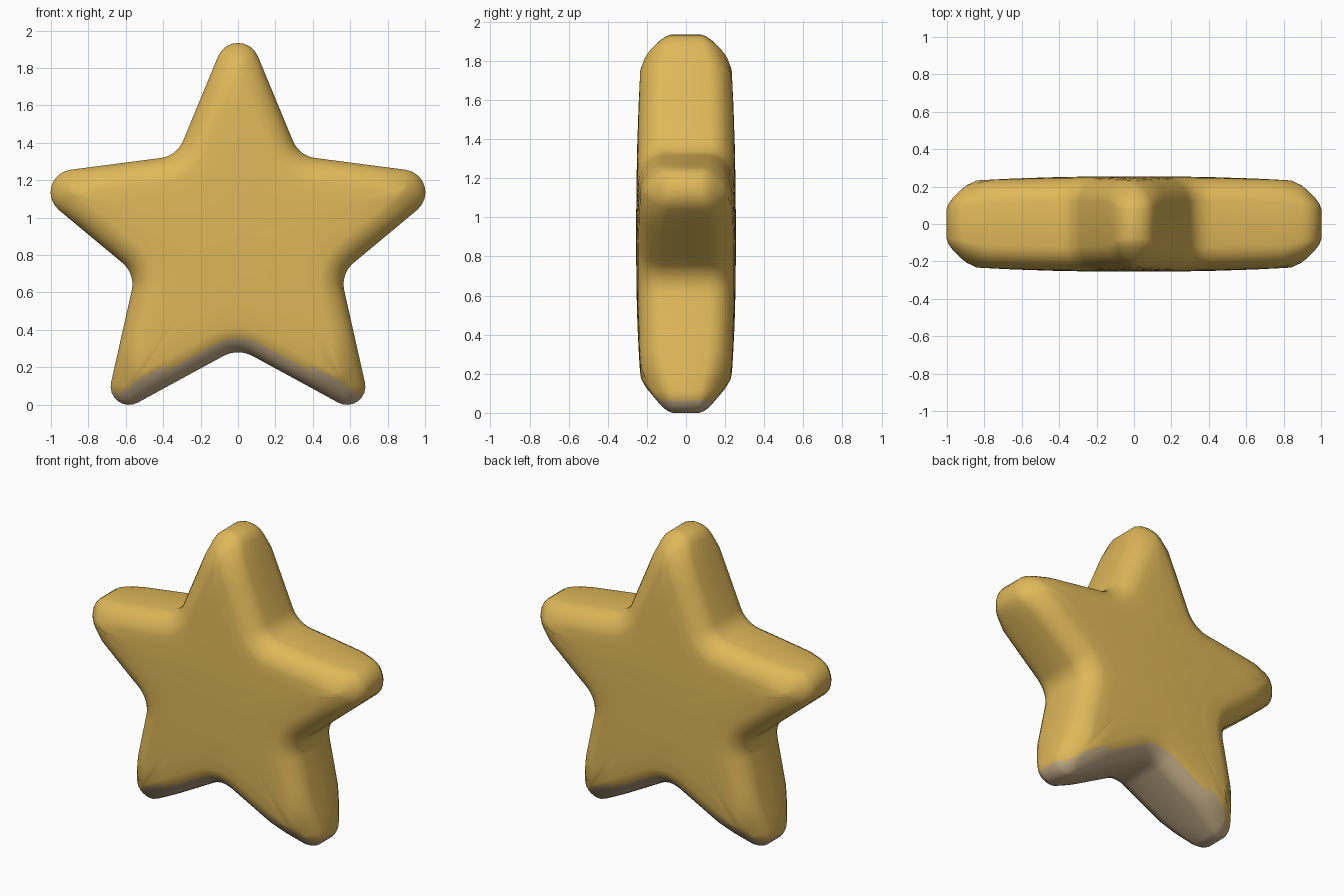
import bpy, bmesh, math
from mathutils import Vector

if "Cube" in bpy.data.objects:
    bpy.data.objects.remove(bpy.data.objects["Cube"])

CENTRE = Vector((0, 0.90))

# Sharp star corners (x, z, rounding radius), right half, clockwise from the top
half = [(0, 2.12, .115), (.327, 1.33, .15), (1.173, 1.22, .122),
        (.548, .70, .15), (.726, -.0925, .098), (0, .303, .165)]
corners = half + [(-x, z, r) for x, z, r in half[4:0:-1]]


def outline(d, arc=8, straight=5):
    """Rounded star outline moved inward by d, always with the same point count."""
    n = len(corners)
    arcs = []
    for i in range(n):
        p0, p1, p2 = (Vector(corners[j % n][:2]) for j in (i - 1, i, i + 1))
        e1, e2 = (p1 - p0).normalized(), (p2 - p1).normalized()
        n1, n2 = Vector((e1.y, -e1.x)), Vector((e2.y, -e2.x))
        mitre = (n1 + n2) / (1 + n1.dot(n2))
        s = 1 if e1.x * e2.y - e1.y * e2.x < 0 else -1      # tip or notch
        r = max(corners[i][2] - s * d, .015)
        c = p1 + mitre * (d + s * r)
        a1 = math.atan2(n1.y, n1.x)
        turn = math.atan2(n1.x * n2.y - n1.y * n2.x, n1.dot(n2))
        arcs.append([c - s * r * Vector((math.cos(a1 + turn * k / arc),
                                         math.sin(a1 + turn * k / arc)))
                     for k in range(arc + 1)])
    pts = []
    for i, a in enumerate(arcs):
        pts += a
        nxt = arcs[(i + 1) % n][0]
        pts += [a[-1].lerp(nxt, k / straight) for k in range(1, straight)]
    return pts


def thickness(p, y):
    """Gentle dome over the face, with stronger rounding at the tips."""
    r = (p - CENTRE).length
    return y * (1 - .1 * r * r - 1.8 * max(0, r - .88))


# Rim cross-section (inset, half thickness), then rings shrinking to the middle
rim = [(0, .125), (.008, .16), (.024, .19), (.045, .213), (.075, .235), (.105, .247), (.13, .252)]
front = [[(p, thickness(p, y)) for p in outline(d)] for d, y in rim]
inner = outline(.13)
for k, y in ((.8, .254), (.55, .255), (.28, .255)):
    ring = [CENTRE + (p - CENTRE) * k for p in inner]
    front.append([(p, thickness(p, y)) for p in ring])

bm = bmesh.new()


def add_ring(ring, side):
    return [bm.verts.new((p.x, side * y, p.y)) for p, y in ring]


rings = [add_ring(r, -1) for r in reversed(front)]
rings.append(add_ring([(p, 0) for p in outline(0)], 1))
rings += [add_ring(r, 1) for r in front]
count = len(rings[0])
for a, b in zip(rings, rings[1:]):
    for i in range(count):
        j = (i + 1) % count
        bm.faces.new((a[i], a[j], b[j], b[i]))
# Middle of the front and back faces
for ring, y in ((rings[0], -.255), (rings[-1], .255)):
    mid = bm.verts.new((0, y, CENTRE.y))
    for i in range(count):
        bm.faces.new((ring[i], ring[(i + 1) % count], mid))
bmesh.ops.recalc_face_normals(bm, faces=bm.faces)
bm.normal_update()

# Tan underside on the downward faces of the two legs
for f in bm.faces:
    f.smooth = True
    if f.normal.z < -.45 and f.calc_center_median().z < .34:
        f.material_index = 1

mesh = bpy.data.meshes.new("star")
bm.to_mesh(mesh)
bm.free()
for name, col in (("gold", (.74, .48, .10, 1)), ("tan underside", (.58, .44, .26, 1))):
    m = bpy.data.materials.new(name)
    m.diffuse_color = col
    m.use_nodes = True
    m.node_tree.nodes["Principled BSDF"].inputs["Base Color"].default_value = m.diffuse_color
    mesh.materials.append(m)
star = bpy.data.objects.new("star", mesh)
bpy.context.collection.objects.link(star)
